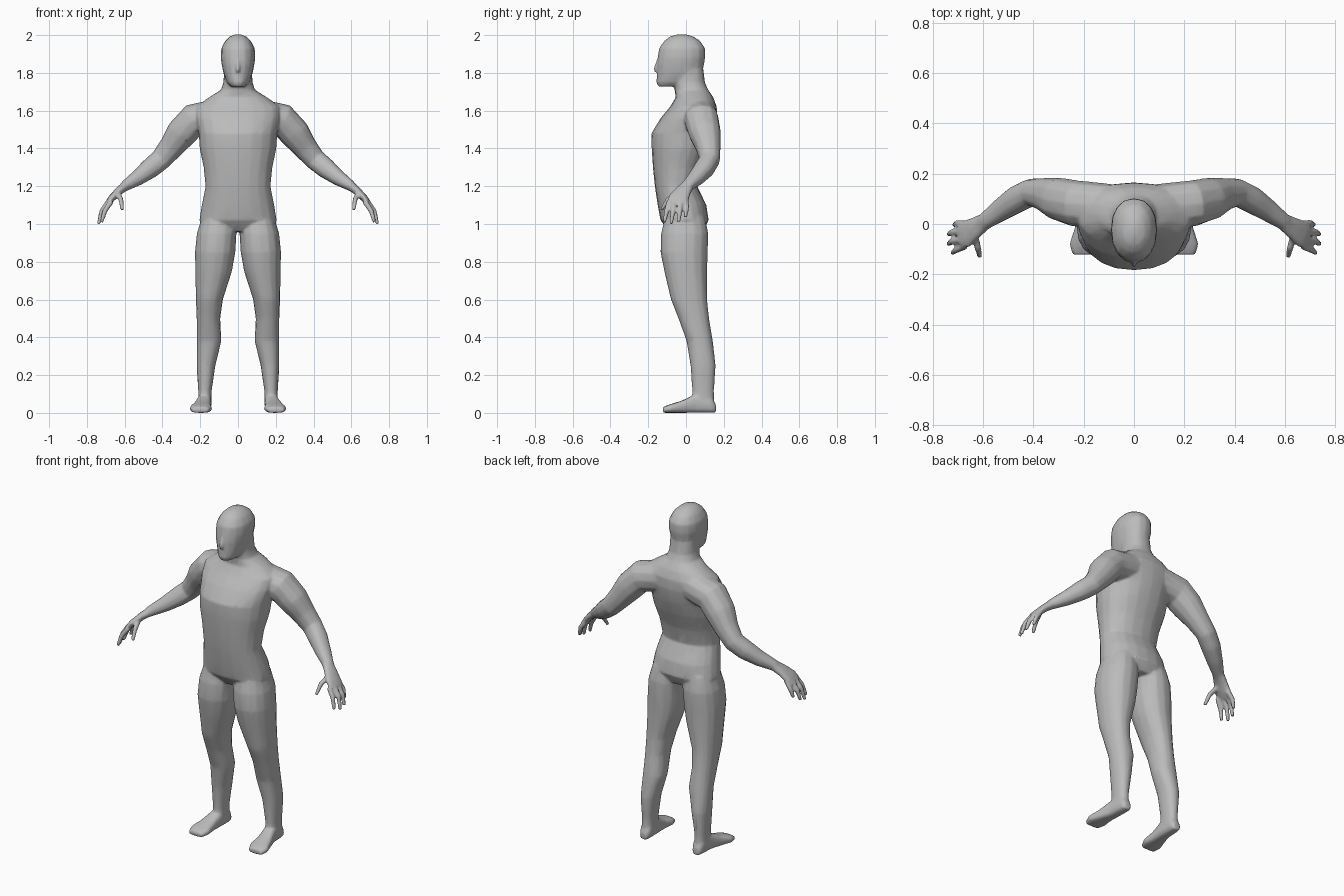
import bpy, bmesh, math
from mathutils import Vector as V

bm = bmesh.new()

def loft(rings, n=16, e=0.9):
    """Skin rounded sections given as (centre, u half-axis, v half-axis)."""
    loops = []
    for c, u, v in rings:
        loop = []
        for i in range(n):
            a = 2 * math.pi * i / n
            k, s = math.cos(a), math.sin(a)
            k, s = math.copysign(abs(k) ** e, k), math.copysign(abs(s) ** e, s)
            loop.append(bm.verts.new(c + u * k + v * s))
        loops.append(loop)
    for a, b in zip(loops, loops[1:]):
        for i in range(n):
            j = (i + 1) % n
            bm.faces.new((a[i], a[j], b[j], b[i]))
    bm.faces.new(loops[0])
    bm.faces.new(loops[-1])

def stack(rows, n=16, e=0.9):
    """Horizontal sections: z, x min, x max, y front, y back."""
    loft([(V(((a + b) / 2, (f + k) / 2, z)), V(((b - a) / 2, 0, 0)), V((0, (k - f) / 2, 0)))
          for z, a, b, f, k in rows], n, e)

def tube(rows, side, n=12):
    """Limb along a path: x, y, z, thickness radius, y-ward radius."""
    pts = [V((side * r[0], r[1], r[2])) for r in rows]
    rings = []
    for i, p in enumerate(pts):
        t = (pts[min(i + 1, len(pts) - 1)] - pts[max(i - 1, 0)]).normalized()
        u = t.cross(V((0, 1, 0))).normalized()
        rings.append((p, u * rows[i][3], t.cross(u) * rows[i][4]))
    loft(rings, n)

# torso and neck: z, half width, front, back
torso = [(0.96, .14, -.09, .09), (1.02, .205, -.135, .12), (1.1, .192, -.15, .108),
         (1.2, .172, -.165, .06), (1.3, .182, -.175, .085), (1.4, .203, -.182, .125),
         (1.48, .208, -.183, .15), (1.56, .225, -.135, .165), (1.62, .225, -.085, .163),
         (1.67, .155, -.055, .145), (1.71, .09, -.06, .118), (1.75, .077, -.068, .1),
         (1.82, .074, -.06, .092)]
stack([(z, -w, w, f, b) for z, w, f, b in torso], 20)

# head
head = [(1.728, .038, -.148, -.02), (1.75, .06, -.157, .05), (1.8, .078, -.153, .085),
        (1.84, .086, -.155, .095), (1.88, .092, -.15, .102), (1.93, .089, -.143, .101),
        (1.97, .068, -.115, .075), (1.992, .045, -.085, .04), (2.004, .015, -.045, .0)]
stack([(z, -w, w, f, b) for z, w, f, b in head])
# nose
stack([(1.805, -.014, .014, -.168, -.12), (1.825, -.013, .013, -.173, -.12),
       (1.875, -.007, .007, -.153, -.12)], 8)

for s in (1, -1):
    # leg
    leg = [(1.04, .02, .19, -.11, .1), (.95, .008, .218, -.132, .118), (.85, .014, .228, -.135, .115),
           (.75, .032, .226, -.115, .112), (.6, .08, .223, -.08, .112), (.5, .094, .219, -.04, .122),
           (.38, .088, .218, .003, .142), (.25, .12, .219, .024, .157), (.12, .139, .211, .033, .148),
           (.03, .142, .208, .03, .15)]
    stack([(z, s * a, s * b, f, k) for z, a, b, f, k in leg])
    # foot: y, centre x, half width, top
    foot = [(.158, .175, .022, .045), (.135, .175, .034, .085), (.05, .178, .038, .1),
            (-.02, .19, .047, .066), (-.08, .197, .06, .047), (-.122, .2, .045, .032)]
    loft([(V((s * x, y, h / 2)), V((w, 0, 0)), V((0, 0, h / 2))) for y, x, w, h in foot], 12, .7)
    # arm down to the wrist
    tube([(.10, .07, 1.58, .085, .09), (.235, .082, 1.55, .088, .092), (.30, .1, 1.48, .082, .085),
          (.355, .118, 1.405, .066, .066), (.41, .125, 1.34, .057, .055), (.465, .098, 1.295, .054, .054),
          (.53, .055, 1.245, .042, .045), (.6, .005, 1.2, .028, .032)], s)
    # palm
    tube([(.585, .015, 1.21, .027, .032), (.63, -.015, 1.175, .022, .044),
          (.67, -.04, 1.135, .019, .056), (.69, -.05, 1.11, .014, .052)], s)
    # fingers: knuckle and tip
    for a, m, b in (((.67, 0, 1.125), (.7, .004, 1.085), (.715, -.004, 1.035)),
                    ((.685, -.03, 1.12), (.72, -.032, 1.07), (.737, -.04, 1.01)),
                    ((.685, -.062, 1.12), (.72, -.068, 1.07), (.738, -.08, 1.0)),
                    ((.67, -.088, 1.12), (.705, -.102, 1.07), (.722, -.115, 1.01)),
                    ((.635, -.04, 1.16), (.62, -.095, 1.13), (.613, -.13, 1.075))):
        tube([(*a, .015, .015), (*m, .014, .014), (*b, .01, .01)], s, 8)

bmesh.ops.recalc_face_normals(bm, faces=bm.faces)
mesh = bpy.data.meshes.new("body")
bm.to_mesh(mesh)
bm.free()
body = bpy.data.objects.new("body", mesh)
bpy.context.collection.objects.link(body)

# fuse the parts into one skin, soften the joins, reduce
fuse = body.modifiers.new("fuse", 'REMESH')
fuse.mode = 'VOXEL'
fuse.voxel_size = .006
fuse.use_smooth_shade = True
soft = body.modifiers.new("soften", 'SMOOTH')
soft.factor, soft.iterations = .5, 8
low = body.modifiers.new("reduce", 'DECIMATE')
low.ratio = .08

skin = bpy.data.materials.new("plain grey")
skin.diffuse_color = (.5, .5, .5, 1)
mesh.materials.append(skin)
